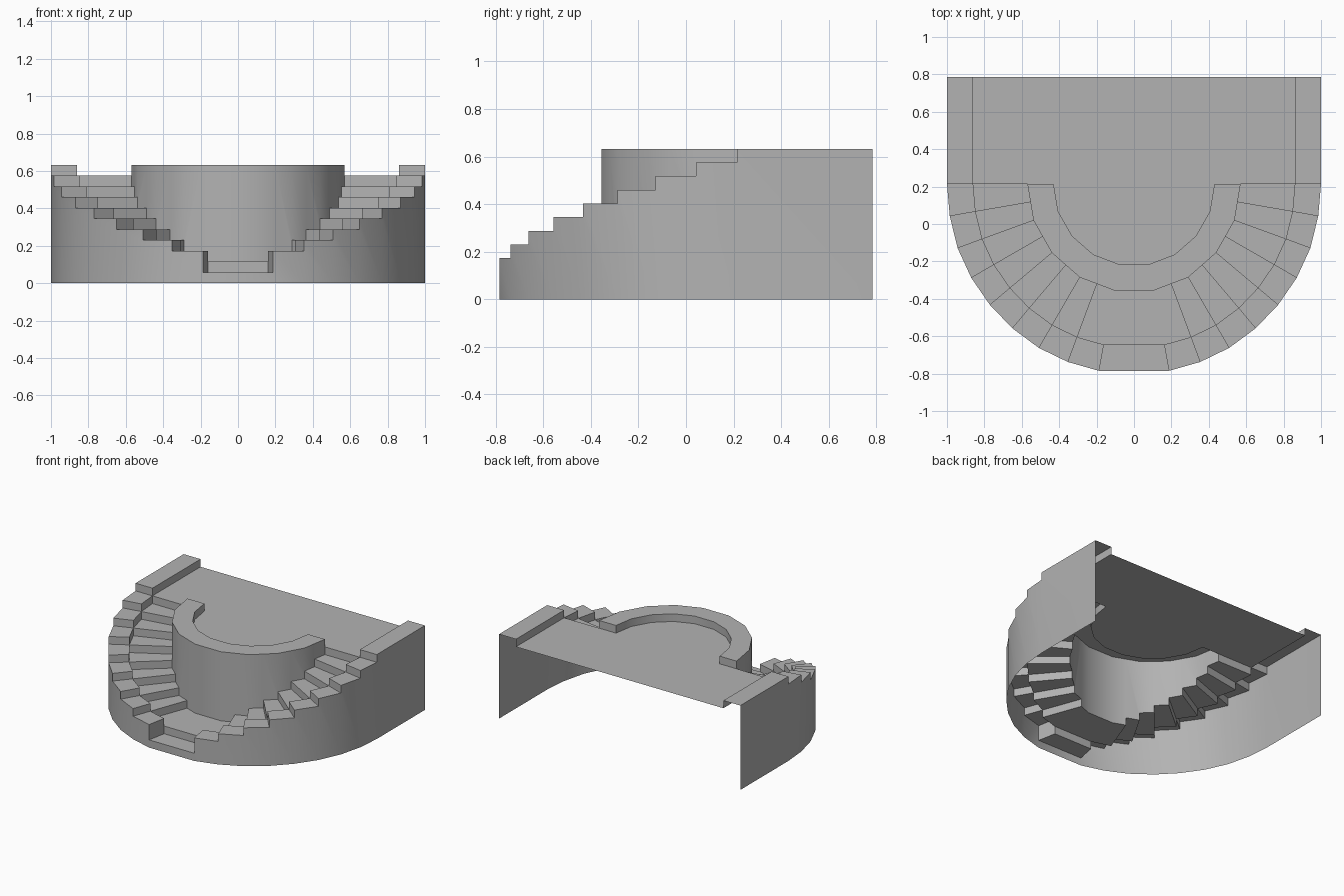
import bpy, bmesh
from mathutils import Vector

if "Cube" in bpy.data.objects:
    bpy.data.objects.remove(bpy.data.objects["Cube"])

RISE, YC, BACK = 0.0575, 0.215, 0.785
TOP, FLOOR = 11 * RISE, 10 * RISE
# right-hand quarter of the outer rim: x and distance in front of the centre line
RIM = [(0, 1.0), (.187, 1.0), (.353, .953), (.508, .878), (.65, .773), (.77, .648),
       (.87, .503), (.943, .344), (.985, .173), (1.0, 0)]
UP, OUT, IN = 'up', 'out', 'in'

# dark grey stone
stone = bpy.data.materials.new("grey_stone")
stone.diffuse_color = (.45, .45, .45, 1)
stone.use_nodes = True
stone.node_tree.nodes["Principled BSDF"].inputs["Base Color"].default_value = stone.diffuse_color


def height(s):
    """Parapet height of a segment (segment 0 is the entry tread)."""
    return RISE if s == 0 else (s + 2) * RISE


def tread(s):
    return max(2, s + 1) * RISE


def pt(i, r, z):
    """Point on rim i scaled to radius r; the drum has half as many sides."""
    x, d = RIM[i]
    if r < .6 and i % 2 == 0 and i > 0:
        x = (RIM[i - 1][0] + RIM[i + 1][0]) / 2
        d = (RIM[i - 1][1] + RIM[i + 1][1]) / 2
    return Vector((x * r, YC - d * r, z))


def make(name, faces):
    """Build a half sheet from (points, facing) pairs and mirror it in x."""
    bm = bmesh.new()
    for pts, facing in faces:
        f = bm.faces.new([bm.verts.new(p) for p in pts])
        f.normal_update()
        c = f.calc_center_median() - Vector((0, YC, 0))
        c.z = 0
        want = {UP: Vector((0, 0, 1)), OUT: c, IN: -c}.get(facing, facing)
        if f.normal.dot(Vector(want)) < 0:
            f.normal_flip()
    bmesh.ops.remove_doubles(bm, verts=bm.verts, dist=1e-4)
    me = bpy.data.meshes.new(name)
    bm.to_mesh(me)
    bm.free()
    me.materials.append(stone)
    ob = bpy.data.objects.new(name, me)
    bpy.context.collection.objects.link(ob)
    bpy.context.view_layer.objects.active = ob
    ob.select_set(True)
    bpy.ops.object.shade_smooth_by_angle(angle=0.5)
    ob.select_set(False)
    ob.modifiers.new("mirror", 'MIRROR')


def flat(s, r0, r1, z):
    return [pt(s, r0, z), pt(s + 1, r0, z), pt(s + 1, r1, z), pt(s, r1, z)], UP


def wall(s, r, z0, z1, facing):
    return [pt(s, r, z0), pt(s + 1, r, z0), pt(s + 1, r, z1), pt(s, r, z1)], facing


def riser(i, r0, r1, z0, z1):
    x, d = RIM[i]
    return [pt(i, r0, z0), pt(i, r1, z0), pt(i, r1, z1), pt(i, r0, z1)], (-d, -x, 0)


def side(x, z0, z1, facing):
    return [(x, YC, z0), (x, BACK, z0), (x, BACK, z1), (x, YC, z1)], facing


# outer wall skin, following the stepped parapet
faces = [side(1, 0, TOP, OUT)]
for s in range(9):
    p = [pt(s, 1, 0), pt(s + 1, 1, 0), pt(s + 1, 1, height(s)), pt(s, 1, height(s))]
    if s:
        p.append(pt(s, 1, height(s - 1)))
    faces.append((p, OUT))
faces[0][0].append((1, YC, height(8)))
make("outer_wall", faces)

# stepped parapet with the entry tread in the middle
faces = [side(.86, FLOOR, TOP, (-1, 0, 0)),
         ([(.86, YC, TOP), (1, YC, TOP), (1, BACK, TOP), (.86, BACK, TOP)], UP)]
for s in range(9):
    faces += [flat(s, 1, .86, height(s)),
              wall(s, .86, tread(s), height(s), IN if s else OUT),
              riser(s + 1, 1, .86, height(s), height(s + 1))]
make("parapet", faces)

# curved stair: treads and risers
faces = []
for s in range(9):
    faces.append(flat(s, .86, .57, tread(s)))
    if s:
        faces.append(riser(s + 1, .86, .57, tread(s), tread(s + 1)))
make("stair_treads", faces)

# central drum with raised rim
faces = [([(.43, YC, FLOOR), (.57, YC, FLOOR), (.57, YC, TOP), (.43, YC, TOP)], (0, 1, 0))]
for s in range(9):
    p = [pt(s, .57, tread(s)), pt(s + 1, .57, tread(s))]
    if s:
        p.append(pt(s + 1, .57, tread(s + 1)))
    faces += [(p + [pt(s + 1, .57, TOP), pt(s, .57, TOP)], OUT),
              flat(s, .57, .43, TOP),
              wall(s, .43, FLOOR, TOP, IN)]
make("drum", faces)

# upper platform and drum floor
make("platform", [
    ([(0, YC, FLOOR), (.86, YC, FLOOR), (.86, BACK, FLOOR), (0, BACK, FLOOR)], UP),
    ([(0, YC, FLOOR)] + [pt(i, .43, FLOOR) for i in range(10)], UP)])
